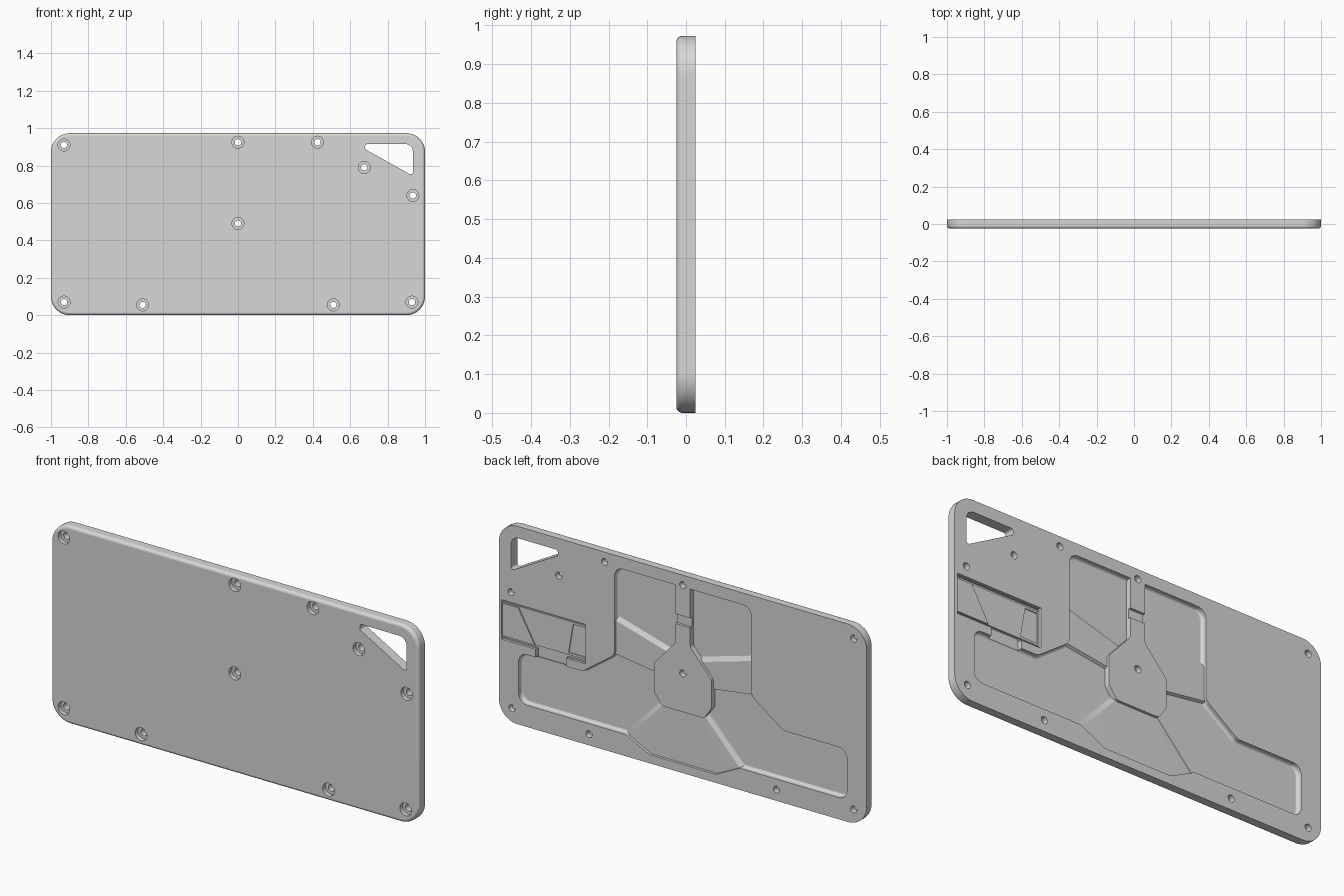
import bpy, bmesh, math
from mathutils import Vector

cube = bpy.data.objects.get("Cube")
if cube:
    bpy.data.objects.remove(cube)

FRONT, BACK, OVER = -0.025, 0.025, 0.06
HEIGHT = 0.973
FLOOR = BACK - 0.026      # deep pocket floor
LAND = BACK - 0.013       # shallower spoke level
GREY = (0.68, 0.68, 0.68, 1)

grey = bpy.data.materials.new("plate_grey")
grey.use_nodes = True
grey.diffuse_color = GREY
grey.node_tree.nodes["Principled BSDF"].inputs["Base Color"].default_value = GREY


def rounded(points, radius, steps=6):
    """Outline with circular corners; radius is one number or one per corner."""
    pts = [Vector(p) for p in points]
    out = []
    for i, p in enumerate(pts):
        r = radius[i] if isinstance(radius, list) else radius
        u = (pts[i - 1] - p).normalized()
        v = (pts[(i + 1) % len(pts)] - p).normalized()
        half = u.angle(v) / 2
        centre = p + (u + v).normalized() * r / math.sin(half)
        start = (p + u * r / math.tan(half) - centre).normalized()
        end = (p + v * r / math.tan(half) - centre).normalized()
        out += [centre + start.slerp(end, k / steps).normalized() * r
                for k in range(steps + 1)]
    return out


def mirrored(half):
    """Close a right-hand outline with its mirror image."""
    return half + [(-x, z) for x, z in reversed(half)]


def box(x0, x1, z0, z1):
    return [(x0, z0), (x1, z0), (x1, z1), (x0, z1)]


def prism(name, outline, y0, y1, fillet=0, top=None):
    """Solid along y; optional fillet round the y0 end, optional other outline at y1."""
    bm = bmesh.new()
    a = [bm.verts.new((p[0], y0, p[1])) for p in outline]
    b = [bm.verts.new((p[0], y1, p[1])) for p in (top or outline)]
    cap = bm.faces.new(a)
    bm.faces.new(b[::-1])
    n = len(a)
    for i in range(n):
        bm.faces.new((a[i], b[i], b[(i + 1) % n], a[(i + 1) % n]))
    bmesh.ops.recalc_face_normals(bm, faces=bm.faces)
    if fillet:
        bmesh.ops.bevel(bm, geom=list(cap.edges), offset=fillet, segments=5,
                        profile=0.5, affect='EDGES')
    mesh = bpy.data.meshes.new(name)
    bm.to_mesh(mesh)
    bm.free()
    mesh.materials.append(grey)
    ob = bpy.data.objects.new(name, mesh)
    bpy.context.collection.objects.link(ob)
    return ob


def cut(target, tool):
    """Subtract a tool and discard it."""
    tool.hide_render = True
    mod = target.modifiers.new("cut", 'BOOLEAN')
    mod.operation, mod.solver, mod.object = 'DIFFERENCE', 'EXACT', tool
    bpy.context.view_layer.objects.active = target
    bpy.ops.object.modifier_apply(modifier=mod.name)
    bpy.data.objects.remove(tool)


def disc(x, z, r, n=24):
    return [(x + r * math.cos(math.tau * k / n), z + r * math.sin(math.tau * k / n))
            for k in range(n)]


# Plate with rounded corners and a softened front rim
plate = prism("cover_plate", rounded(box(-1, 1, 0, HEIGHT), 0.1, 10), FRONT, BACK, 0.016)

# Back pocket shape, symmetric about the middle
pocket_half = [(0.372, 0.915), (0.372, 0.48), (0.545, 0.355), (0.893, 0.355),
               (0.893, 0.107), (0.31, 0.107), (0.18, 0.042)]
pocket = prism("pocket_cutter", rounded(mirrored(pocket_half), 0.045), FLOOR, OVER, 0.012)

# Central hub with its column stays at full height
hub_half = [(0.04, 1.1), (0.04, 0.63), (0.157, 0.5), (0.157, 0.36), (0.115, 0.3)]
hub = prism("hub", rounded(mirrored(hub_half), [0.01] + [0.03] * 8 + [0.01]), FRONT, 0.08)
cut(pocket, hub)

# Three raised spokes with sloping flanks
side_top = [(0.0, 0.54), (0.6, 0.71), (0.6, 0.512), (0.0, 0.428)]
side_foot = [(0.0, 0.565), (0.6, 0.735), (0.6, 0.505), (0.0, 0.421)]
low_top = mirrored([(0.05, 0.37), (0.42, -0.03)])
low_foot = mirrored([(0.09, 0.37), (0.46, -0.03)])
for sign in (1, -1):
    cut(pocket, prism("side_spoke", [(sign * x, z) for x, z in side_foot], FLOOR - 0.002, LAND,
                      top=[(sign * x, z) for x, z in side_top]))
cut(pocket, prism("lower_spoke", low_foot, FLOOR - 0.002, LAND, top=low_top))
cut(plate, pocket)

# Notch across the column
cut(plate, prism("column_notch", box(-0.055, 0.055, 0.725, 0.772), LAND, OVER))

# Slot for a sliding part, with edge grooves, end pads and an opening to the pocket
slot = prism("slot_cutter", box(0.53, 0.985, 0.395, 0.589), BACK - 0.012, OVER)
cut(slot, prism("outer_pad", [(1.1, 0.57), (0.9, 0.57), (0.81, 0.41), (1.1, 0.41)],
                FRONT, BACK - 0.006))
cut(plate, slot)
for z in (0.397, 0.575):
    cut(plate, prism("edge_groove", box(0.532, 0.983, z, z + 0.012), BACK - 0.02, OVER))
cut(plate, prism("inner_pad", [(0.537, 0.42), (0.63, 0.42), (0.605, 0.565), (0.537, 0.565)],
                 BACK - 0.017, OVER))
cut(plate, prism("slot_opening", rounded(box(0.635, 0.8, 0.335, 0.405), 0.012),
                 BACK - 0.0215, OVER))

# Triangular strap hole
strap = rounded([(0.68, 0.915), (0.68, 0.887), (0.935, 0.745), (0.935, 0.915)],
                [0.012, 0.012, 0.012, 0.04])
cut(plate, prism("strap_hole", strap, -OVER, OVER))

# Counterbored screw holes
screws = [(-0.93, 0.91), (0, 0.925), (0.425, 0.925), (0.675, 0.79), (0.935, 0.64),
          (0, 0.49), (0.93, 0.07), (-0.93, 0.07), (0.51, 0.055), (-0.51, 0.055)]
for x, z in screws:
    cut(plate, prism("counterbore", disc(x, z, 0.032), -OVER, FRONT + 0.022))
    cut(plate, prism("screw_hole", disc(x, z, 0.017), -OVER, OVER))

# Smooth the curved walls, keep the edges sharp and the flats flat
bpy.ops.object.select_all(action='DESELECT')
plate.select_set(True)
bpy.context.view_layer.objects.active = plate
bpy.ops.object.shade_smooth_by_angle(angle=math.radians(30))
weighted = plate.modifiers.new("flat_faces", 'WEIGHTED_NORMAL')
weighted.keep_sharp = True
